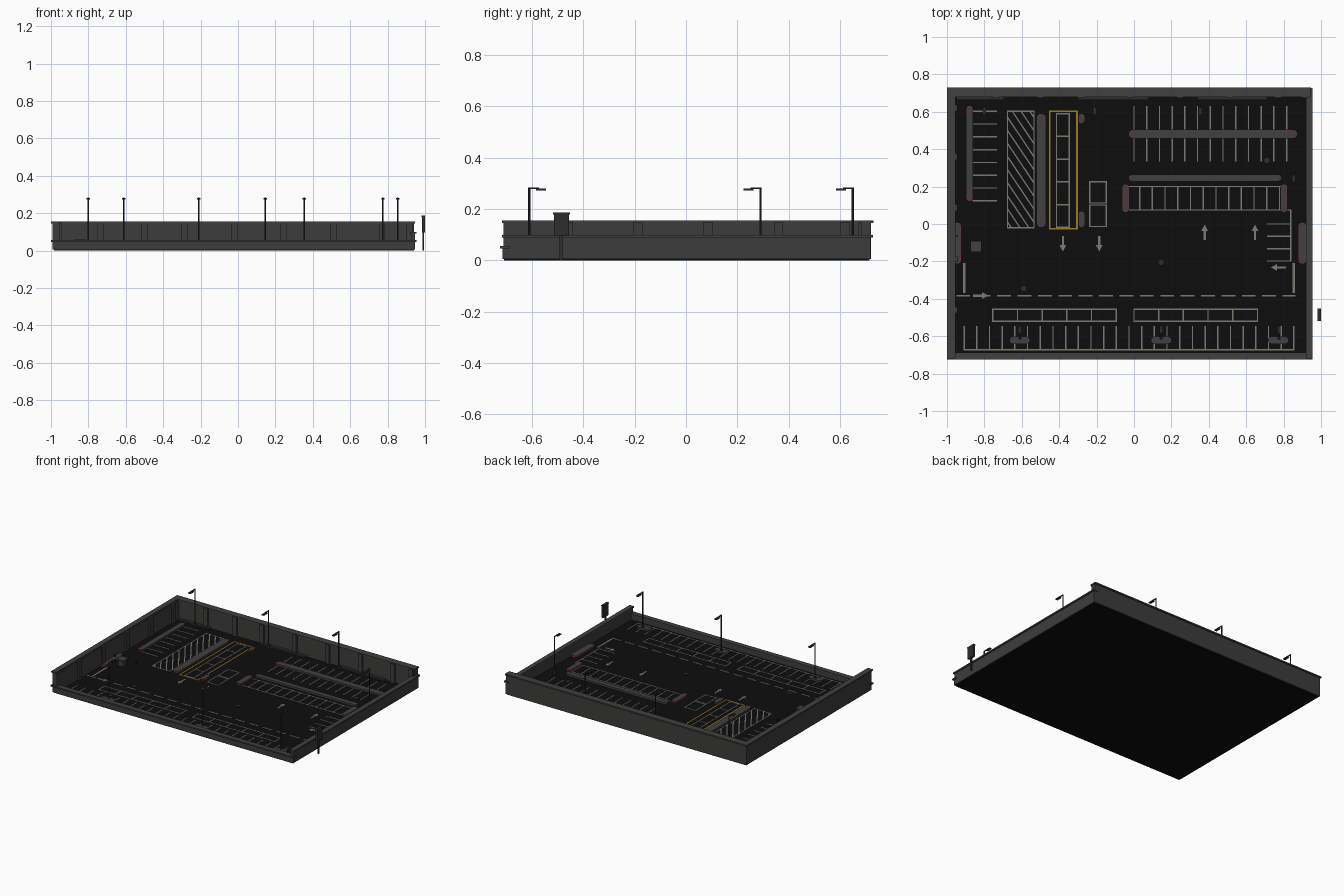
import bpy, bmesh, math
from mathutils import Vector

if "Cube" in bpy.data.objects:
    bpy.data.objects.remove(bpy.data.objects["Cube"])

def mat(name, r, g, b):
    m = bpy.data.materials.new(name)
    m.diffuse_color = (r, g, b, 1)
    m.use_nodes = True
    m.node_tree.nodes["Principled BSDF"].inputs["Base Color"].default_value = m.diffuse_color
    return m

ASPHALT = mat("asphalt black", 0.004, 0.004, 0.004)
WALL = mat("wall grey", 0.046, 0.046, 0.045)
CAP = mat("cap grey", 0.05, 0.053, 0.05)
KERB = mat("kerb grey", 0.052, 0.052, 0.052)
METAL = mat("dark metal", 0.025, 0.026, 0.027)
PAINT = mat("white paint", 0.2, 0.2, 0.18)
YELLOW = mat("yellow paint", 0.36, 0.2, 0.02)
RED = mat("red paint", 0.2, 0.03, 0.03)
FLOOR = 0.01

def finish(name, bm, *mats):
    bmesh.ops.recalc_face_normals(bm, faces=bm.faces)
    me = bpy.data.meshes.new(name)
    bm.to_mesh(me)
    bm.free()
    for m in mats:
        me.materials.append(m)
    ob = bpy.data.objects.new(name, me)
    bpy.context.collection.objects.link(ob)
    return ob

def prism(bm, pts, z0, z1):
    lo = [bm.verts.new((x, y, z0)) for x, y in pts]
    hi = [bm.verts.new((x, y, z1)) for x, y in pts]
    bm.faces.new(lo[::-1])
    bm.faces.new(hi)
    n = len(pts)
    for i in range(n):
        j = (i + 1) % n
        bm.faces.new((lo[i], lo[j], hi[j], hi[i]))

def box(bm, x0, x1, y0, y1, z0, z1):
    prism(bm, [(x0, y0), (x1, y0), (x1, y1), (x0, y1)], z0, z1)

def boxes(name, m, *items):
    bm = bmesh.new()
    for it in items:
        box(bm, *it)
    return finish(name, bm, m)

def line(bm, x0, y0, x1, y1, w=0.007):
    a, b = Vector((x0, y0)), Vector((x1, y1))
    d = (b - a).normalized() * w / 2
    n = Vector((-d.y, d.x))
    prism(bm, [a - d - n, b + d - n, b + d + n, a - d + n], FLOOR, FLOOR + 0.002)

def frame(bm, x0, x1, y0, y1, w=0.007):
    for x in (x0, x1):
        line(bm, x, y0, x, y1, w)
    for y in (y0, y1):
        line(bm, x0, y, x1, y, w)

def circle(x, y, rx, ry, n=20):
    return [(x + rx * math.cos(2 * math.pi * i / n), y + ry * math.sin(2 * math.pi * i / n)) for i in range(n)]

# Ground slab and the four boundary walls with overhanging caps
boxes("asphalt_slab", ASPHALT, (-0.985, 0.94, -0.71, 0.715, 0, FLOOR))
boxes("boundary_walls", WALL,
      (-0.992, -0.955, -0.712, 0.722, 0.006, 0.147),
      (-0.992, 0.94, 0.685, 0.722, 0.006, 0.147),
      (0.925, 0.947, -0.712, 0.72, 0.006, 0.092),
      (-0.99, 0.947, -0.715, -0.692, 0.006, 0.048))
boxes("wall_caps", CAP,
      (-1.0, -0.96, -0.718, 0.73, 0.145, 0.155),
      (-0.96, 0.945, 0.68, 0.73, 0.145, 0.155),
      (0.92, 0.955, -0.718, 0.728, 0.09, 0.1),
      (-1.0, 0.955, -0.725, -0.688, 0.046, 0.056))
# Pilasters on the inner faces of the tall walls
boxes("wall_pilasters", WALL,
      *[(x - 0.017, x + 0.017, 0.673, 0.69, FLOOR, 0.15) for x in (-0.735, -0.5, -0.285, -0.02, 0.245, 0.51, 0.77, 0.915)],
      *[(-0.958, -0.945, y - 0.017, y + 0.017, FLOOR, 0.15) for y in (-0.46, -0.187, 0.086, 0.36, 0.62)])
boxes("back_kerbs", METAL, *[(a, b, 0.662, 0.687, FLOOR, 0.022) for a, b in ((-0.95, -0.695), (-0.3, 0.08), (0.34, 0.715))])

# Round-ended islands whose kerb is dashed red near the ends
def island(name, x0, x1, y0, y1, zone, top=0.024):
    cx, cy, hx, hy = (x0 + x1) / 2, (y0 + y1) / 2, (x1 - x0) / 2, (y1 - y0) / 2
    r, L = min(hx, hy), max(hx, hy) - min(hx, hy)
    per = 4 * L + 2 * math.pi * r
    n = 2 * round(per / 0.0125 / 2)
    rings = [[], [], []]
    along = []
    bm = bmesh.new()
    for i in range(n):
        s = per * i / n
        if s < 2 * L:
            p, nr = Vector((-L + s, -r)), Vector((0, -1))
        elif s < 2 * L + math.pi * r:
            a = (s - 2 * L) / r - math.pi / 2
            nr = Vector((math.cos(a), math.sin(a)))
            p = Vector((L, 0)) + nr * r
        elif s < 4 * L + math.pi * r:
            p, nr = Vector((L - (s - 2 * L - math.pi * r), r)), Vector((0, 1))
        else:
            a = (s - 4 * L - math.pi * r) / r + math.pi / 2
            nr = Vector((math.cos(a), math.sin(a)))
            p = Vector((-L, 0)) + nr * r
        along.append(L + r - abs(p.x))
        for ring, q, z in zip(rings, (p, p, p - nr * 0.008), (FLOOR, top, top)):
            x, y = (q.x, q.y) if hx >= hy else (-q.y, q.x)
            ring.append(bm.verts.new((cx + x, cy + y, z)))
    for i in range(n):
        j = (i + 1) % n
        for a, b in ((0, 1), (1, 2)):
            f = bm.faces.new((rings[a][i], rings[a][j], rings[b][j], rings[b][i]))
            f.material_index = int(i % 4 < 2 and along[i] < zone)
    bm.faces.new(rings[2])
    bm.faces.new(rings[0][::-1])
    finish(name, bm, KERB, RED)

island("back_row_island", -0.03, 0.875, 0.458, 0.505, 0.07)
island("middle_row_island", -0.03, 0.79, 0.228, 0.265, 0)
island("middle_left_end_island", -0.065, -0.025, 0.06, 0.215, 9)
island("middle_right_end_island", 0.783, 0.822, 0.06, 0.215, 9)
island("left_stall_island", -0.898, -0.86, 0.12, 0.635, 0.08)
island("loading_island", -0.522, -0.47, -0.02, 0.592, 0.075)
island("bay_back_island", -0.298, -0.263, 0.535, 0.592, 9)
island("bay_front_island", -0.298, -0.263, -0.02, 0.07, 9)
island("left_gate_island", -0.967, -0.922, -0.215, 0.01, 9)
island("right_gate_island", 0.876, 0.924, -0.215, 0.01, 9)
for x in (-0.61, 0.145, 0.772):
    island("lamp_island", x - 0.056, x + 0.056, -0.641, -0.602, 0)

# White stall markings
bm = bmesh.new()
for i in range(8):
    line(bm, -0.86, 0.603 - i * 0.0685, -0.737, 0.603 - i * 0.0685)
for i in range(13):
    x = i * 0.068
    line(bm, x, 0.505, x, 0.627)
    line(bm, x, 0.338, x, 0.458)
for i in range(12):
    line(bm, 0.03 + i * 0.068, 0.078, 0.03 + i * 0.068, 0.198)
for y in (0.075, 0.2):
    line(bm, -0.025, y, 0.785, y)
for i in range(4):
    line(bm, 0.715, -i * 0.066, 0.838, -i * 0.066)
line(bm, 0.838, 0.075, 0.838, -0.198)
line(bm, 0.785, 0.075, 0.838, 0.075)
for i in range(27):
    x = -0.908 + i * 0.0678
    line(bm, x, -0.55, x, -0.672)
line(bm, -0.908, -0.673, 0.855, -0.673)
# Parallel bays along the road
for x0 in (-0.755, 0.0):
    frame(bm, x0, x0 + 0.66, -0.52, -0.455)
    for i in range(1, 5):
        line(bm, x0 + i * 0.132, -0.52, x0 + i * 0.132, -0.455)
# Inner bays of the yellow box and the short double bay
frame(bm, -0.414, -0.346, -0.018, 0.59)
for i in range(1, 5):
    line(bm, -0.414, -0.018 + i * 0.1216, -0.346, -0.018 + i * 0.1216)
frame(bm, -0.236, -0.148, -0.013, 0.102)
frame(bm, -0.236, -0.148, 0.112, 0.226)
# Road centre dashes and gate stop lines
for i in range(17):
    x = -0.945 + i * 0.109
    line(bm, x, -0.383, min(x + 0.065, 0.86), -0.383, 0.009)
for x in (-0.907, 0.855):
    line(bm, x, -0.215, x, -0.362, 0.013)
finish("stall_markings", bm, PAINT)

# Hatched no-parking box
bm = bmesh.new()
hx0, hx1, hy0, hy1, rise = -0.676, -0.535, -0.02, 0.602, 0.21
frame(bm, hx0, hx1, hy0, hy1)
for i in range(12):
    y = hy0 + 0.03 + i * 0.07
    t0 = max(0, (y - hy1) / rise)
    t1 = min(1, (y - hy0) / rise)
    if t1 > t0:
        line(bm, hx0 + (hx1 - hx0) * t0, y - rise * t0, hx0 + (hx1 - hx0) * t1, y - rise * t1)
finish("hatched_box", bm, PAINT)

# Yellow bay outline
bm = bmesh.new()
frame(bm, -0.451, -0.305, -0.025, 0.602, 0.009)
finish("yellow_bay_outline", bm, YELLOW)

# Direction arrows
bm = bmesh.new()
for x, y, ang in ((-0.38, -0.105, 270), (-0.186, -0.105, 270), (0.378, -0.045, 90), (0.647, -0.045, 90),
                  (0.773, -0.232, 180), (-0.82, -0.383, 0)):
    c, s = math.cos(math.radians(ang)), math.sin(math.radians(ang))
    shape = ((-0.04, -0.006), (0.008, -0.006), (0.008, -0.018), (0.042, 0), (0.008, 0.018), (0.008, 0.006), (-0.04, 0.006))
    prism(bm, [(x + u * c - v * s, y + u * s + v * c) for u, v in shape], FLOOR, FLOOR + 0.003)
finish("direction_arrows", bm, PAINT)

# Drain covers
bm = bmesh.new()
for x, y in ((0.71, 0.34), (0.145, -0.205), (-0.59, -0.345)):
    prism(bm, circle(x, y, 0.014, 0.014), FLOOR, FLOOR + 0.003)
finish("drain_covers", bm, METAL)

# Lamp posts: foot, pole, arm and head, heads facing dir along y
def lamp(x, y, d):
    bm = bmesh.new()
    prism(bm, circle(x, y, 0.009, 0.009, 12), FLOOR, 0.035)
    prism(bm, circle(x, y, 0.004, 0.004, 8), 0.03, 0.285)
    ya, yb = sorted((y, y + d * 0.038))
    box(bm, x - 0.003, x + 0.003, ya, yb, 0.279, 0.285)
    ya, yb = sorted((y + d * 0.027, y + d * 0.066))
    box(bm, x - 0.009, x + 0.009, ya, yb, 0.273, 0.28)
    finish("lamp_post", bm, METAL)

for x in (-0.61, 0.145, 0.775):
    lamp(x, -0.611, 1)
for x in (-0.8, -0.21, 0.355):
    lamp(x, 0.65, -1)
lamp(0.855, 0.29, -1)

# Gate booth with a wider roof, and small ticket posts
boxes("gate_booth", WALL, (-0.865, -0.825, -0.14, -0.1, FLOOR, 0.055))
boxes("booth_roof", KERB, (-0.873, -0.815, -0.15, -0.092, 0.053, 0.062))
boxes("ticket_posts", METAL, *[(x - 0.005, x + 0.005, y - 0.005, y + 0.005, FLOOR, 0.04)
                               for x, y in ((-0.945, -0.065), (-0.78, 0.065), (-0.78, -0.058))])

# Roadside sign outside the right wall
boxes("sign_post", METAL, (0.986, 0.994, -0.494, -0.482, 0, 0.1))
boxes("sign_panel", METAL, (0.984, 1.0, -0.515, -0.456, 0.096, 0.182))
boxes("sign_cap", METAL, (0.982, 1.0, -0.518, -0.453, 0.18, 0.187))
